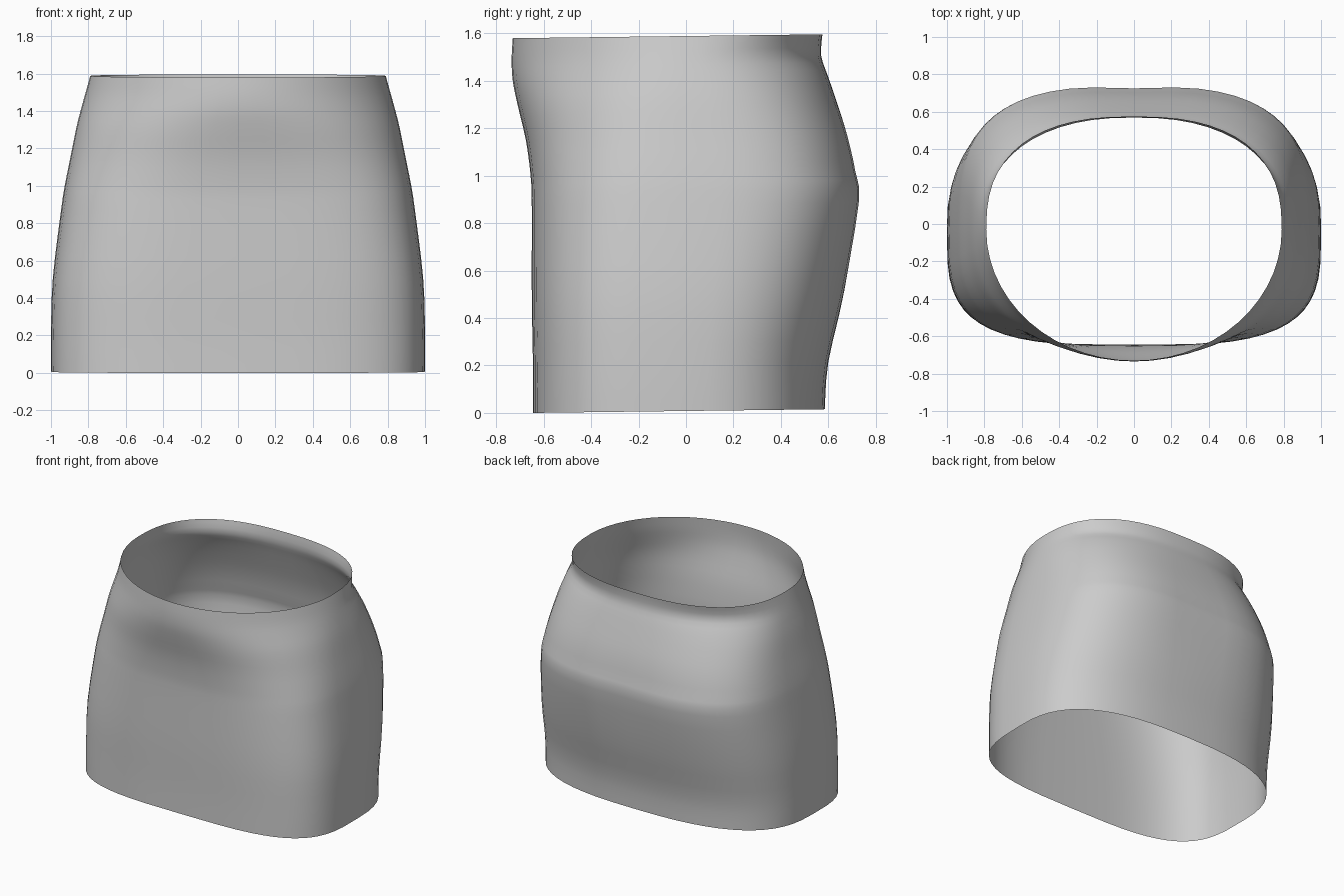
import bpy
import bmesh
from math import cos, sin, pi, exp

SEGMENTS = 56
STEPS = 3

# Body cross-sections from hem to waist:
# height, half width, front depth, back depth, front squareness, back squareness
SECTIONS = [
    (0.00, 1.00, 0.645, 0.585, 3.5, 2.7),
    (0.20, 1.00, 0.645, 0.60, 3.5, 2.7),
    (0.50, 0.99, 0.65, 0.67, 3.4, 2.8),
    (0.87, 0.945, 0.65, 0.735, 3.1, 3.0),
    (1.00, 0.925, 0.655, 0.72, 2.9, 3.0),
    (1.15, 0.895, 0.675, 0.685, 2.6, 2.9),
    (1.30, 0.865, 0.71, 0.635, 2.3, 2.7),
    (1.40, 0.84, 0.73, 0.60, 2.1, 2.5),
    (1.49, 0.815, 0.735, 0.57, 2.0, 2.3),
    (1.58, 0.79, 0.73, 0.575, 2.0, 2.5),
]


def blend(a, b, c, d, t):
    """Smooth curve through b and c."""
    return 0.5 * (2 * b + (c - a) * t + (2 * a - 5 * b + 4 * c - d) * t ** 2
                  + (3 * b - a - 3 * c + d) * t ** 3)


def smooth_sections():
    last = len(SECTIONS) - 1
    for i in range(last):
        near = [SECTIONS[min(max(i + k, 0), last)] for k in (-1, 0, 1, 2)]
        for s in range(STEPS):
            yield [blend(*vals, s / STEPS) for vals in zip(*near)]
    yield SECTIONS[-1]


def signed_power(v, p):
    return (1 if v >= 0 else -1) * abs(v) ** p


def ring_point(section, angle):
    z, width, front, back, front_n, back_n = section
    is_back = sin(angle) >= 0
    n, depth = (back_n, back) if is_back else (front_n, front)
    centre = -0.03
    x = width * signed_power(cos(angle), 2 / n)
    reach = depth - centre if is_back else depth + centre
    y = centre + reach * signed_power(sin(angle), 2 / n)
    # Shallow hollow down the middle of the seat
    if is_back:
        y -= 0.012 * exp(-(x / 0.2) ** 2) * exp(-((z - 0.87) / 0.3) ** 2)
    # Hem and waist rise slightly towards the back
    return x, y, z + 0.0125 * (y + 0.645)


# Open tubular skirt
bm = bmesh.new()
rings = [[bm.verts.new(ring_point(sec, 2 * pi * k / SEGMENTS))
          for k in range(SEGMENTS)] for sec in smooth_sections()]
for low, high in zip(rings, rings[1:]):
    for k in range(SEGMENTS):
        j = (k + 1) % SEGMENTS
        bm.faces.new((low[k], low[j], high[j], high[k]))

default_cube = bpy.data.objects.get("Cube")
if default_cube:
    bpy.data.objects.remove(default_cube, do_unlink=True)

mesh = bpy.data.meshes.new("skirt")
bm.to_mesh(mesh)
bm.free()
mesh.shade_smooth()
skirt = bpy.data.objects.new("skirt", mesh)
bpy.context.collection.objects.link(skirt)

# Plain grey cloth
cloth = bpy.data.materials.new("grey cloth")
cloth.use_nodes = True
grey = (0.6, 0.6, 0.6, 1)
cloth.diffuse_color = grey
cloth.node_tree.nodes["Principled BSDF"].inputs["Base Color"].default_value = grey
mesh.materials.append(cloth)
